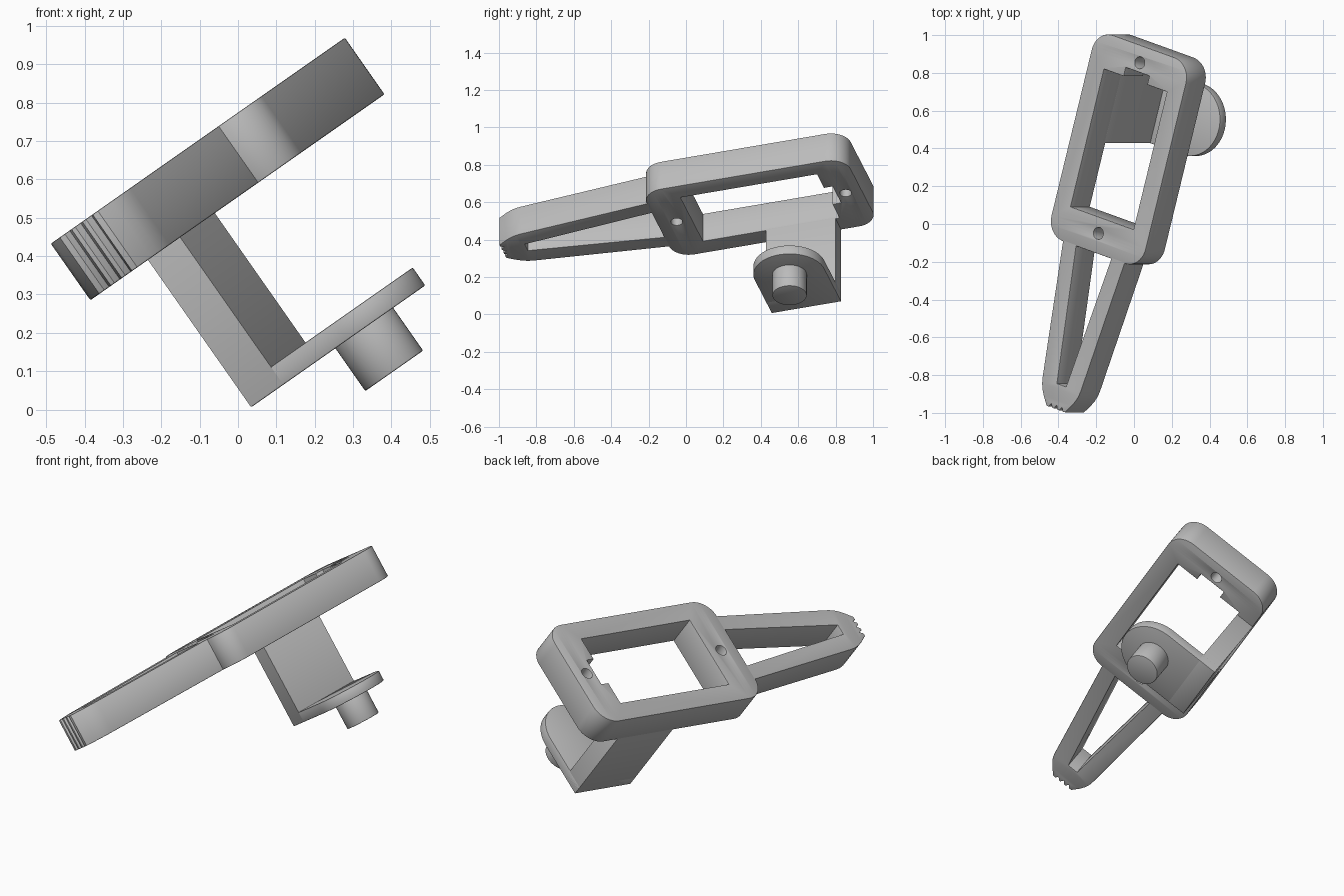
import bpy, bmesh
from math import radians, sin, cos, pi
from mathutils import Matrix

cube = bpy.data.objects.get("Cube")
if cube:
    bpy.data.objects.remove(cube, do_unlink=True)

grey = bpy.data.materials.new("plain grey")
grey.use_nodes = True
colour = (0.5, 0.5, 0.5, 1)
grey.diffuse_color = colour
grey.node_tree.nodes["Principled BSDF"].inputs["Base Color"].default_value = colour

# The whole bracket leans sideways and is turned within its own plane
LEAN = Matrix.Rotation(radians(-35), 4, 'Y') @ Matrix.Rotation(radians(-16.5), 4, 'Z')
CENTRE = 0.218
SOFT = 0.004


def arc(cx, cy, r, start, end, n=10):
    angles = [radians(start + (end - start) * i / n) for i in range(n + 1)]
    return [(cx + r * cos(a), cy + r * sin(a)) for a in angles]


def circle(cx, cy, r, n=40):
    return arc(cx, cy, r, 0, 360, n)[:-1]


def mirrored(half):
    return half + [(-x, y) for x, y in reversed(half) if x > 0]


def plate(name, loops, low, high):
    """Extrude an outline with holes between two heights, with softened edges."""
    curve = bpy.data.curves.new(name, 'CURVE')
    curve.dimensions = '2D'
    curve.fill_mode = 'BOTH'
    curve.extrude = (high - low) / 2 - SOFT
    curve.bevel_depth = SOFT
    curve.bevel_resolution = 1
    curve.offset = -SOFT
    for loop in loops:
        spline = curve.splines.new('POLY')
        spline.points.add(len(loop) - 1)
        for point, (x, y) in zip(spline.points, loop):
            point.co = (x, y, 0, 1)
        spline.use_cyclic_u = True
    obj = bpy.data.objects.new(name, curve)
    bpy.context.collection.objects.link(obj)
    obj.matrix_world = LEAN @ Matrix.Translation((CENTRE, 0, (low + high) / 2))
    bpy.ops.object.select_all(action='DESELECT')
    obj.select_set(True)
    bpy.context.view_layer.objects.active = obj
    bpy.ops.object.convert(target='MESH')
    obj = bpy.context.object
    bm = bmesh.new()
    bm.from_mesh(obj.data)
    bmesh.ops.remove_doubles(bm, verts=bm.verts, dist=0.0001)
    bmesh.ops.recalc_face_normals(bm, faces=bm.faces)
    bm.to_mesh(obj.data)
    bm.free()
    obj.data.materials.clear()
    obj.data.materials.append(grey)
    bpy.ops.object.shade_smooth_by_angle(angle=radians(30))
    return obj


# Frame and toothed jaw share one outline
teeth = [(0, -0.938), (0.012, -0.958), (0.024, -0.958), (0.036, -0.938), (0.046, -0.958), (0.063, -0.957)]
shoulder = [(0.095, -0.912), (0.112, -0.882), (0.124, -0.852), (0.13, -0.82)]
half = teeth + shoulder + arc(0.208, 0.018, 0.11, -90, 0) + arc(0.208, 0.935, 0.11, 0, 90)
window = mirrored([(0.2115, 0.097), (0.2115, 0.857), (0.079, 0.857), (0.079, 0.905)])
jaw_gap = mirrored([(0.03, -0.825), (0.118, -0.092)])
screw_holes = [circle(0, y, 0.031) for y in (0.013, 0.955)]
plate("frame_with_jaw", [mirrored(half), window, jaw_gap] + screw_holes, 0.454, 0.634)

# Side arm hanging from one rail of the frame
NEAR, FAR = 0.448, 0.836
MID, RADIUS = (NEAR + FAR) / 2, (FAR - NEAR) / 2
arm = [(-0.318, NEAR), (-0.211, NEAR), (-0.211, FAR), (-0.318, FAR)]
plate("side_arm", [arm], -0.015, 0.465)

# Rounded foot flange and its pin
flange = [(-0.318, FAR), (-0.318, NEAR)] + arc(0, MID, RADIUS, -90, 90, 40)
plate("foot_flange", [flange], -0.015, 0.042)
plate("foot_pin", [circle(0, MID, 0.092, 48)], -0.151, 0.0)
